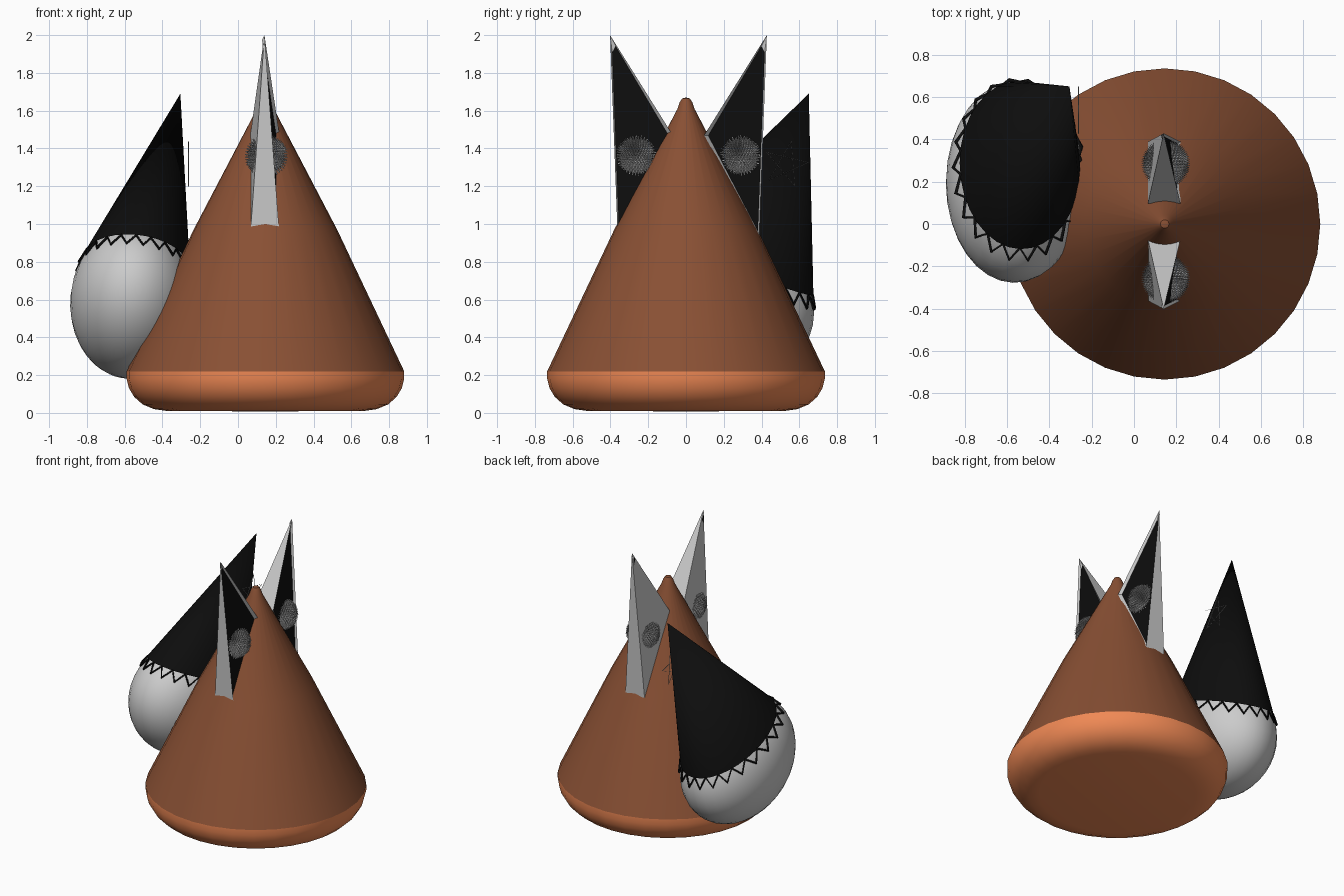
import bpy, bmesh
from math import sin, cos, pi, sqrt, radians
from mathutils import Vector

if "Cube" in bpy.data.objects:
    bpy.data.objects.remove(bpy.data.objects["Cube"])


def material(name, rgb):
    m = bpy.data.materials.new(name)
    m.diffuse_color = (*rgb, 1)
    m.use_nodes = True
    m.node_tree.nodes["Principled BSDF"].inputs["Base Color"].default_value = m.diffuse_color
    return m


brown = material("brown", (0.25, 0.08, 0.034))
orange = material("orange", (0.87, 0.25, 0.09))
black = material("black", (0.004, 0.004, 0.004))
grey = material("grey", (0.8, 0.8, 0.8))


def finish(bm, name, mats=(), smooth=True):
    bmesh.ops.recalc_face_normals(bm, faces=bm.faces)
    me = bpy.data.meshes.new(name)
    bm.to_mesh(me)
    bm.free()
    for m in mats:
        me.materials.append(m)
    if smooth:
        me.polygons.foreach_set("use_smooth", [True] * len(me.polygons))
        me.set_sharp_from_angle(angle=radians(35))
    ob = bpy.data.objects.new(name, me)
    bpy.context.collection.objects.link(ob)
    return ob


def lathe(name, profile, x, mats, steps=32):
    bm = bmesh.new()
    vs = [bm.verts.new((x + r, 0, z)) for r, z in profile]
    es = [bm.edges.new(p) for p in zip(vs, vs[1:])]
    bmesh.ops.spin(bm, geom=vs + es, cent=(x, 0, 0), axis=(0, 0, 1),
                   angle=2 * pi, steps=steps)
    bmesh.ops.remove_doubles(bm, verts=bm.verts, dist=1e-4)
    return finish(bm, name, mats)


def wire(name, points, radius, mats=()):
    cu = bpy.data.curves.new(name, 'CURVE')
    cu.dimensions = '3D'
    cu.bevel_depth = radius
    cu.bevel_resolution = 0
    sp = cu.splines.new('POLY')
    sp.points.add(len(points) - 1)
    for p, co in zip(sp.points, points):
        p.co = (*co, 1)
    sp.use_cyclic_u = True
    for m in mats:
        cu.materials.append(m)
    ob = bpy.data.objects.new(name, cu)
    bpy.context.collection.objects.link(ob)
    return ob


# Conical body and rounded base band
CX = 0.145
lathe("body_cone", [(0.735, 0.22), (0.38, 0.97), (0.045, 1.61), (0.033, 1.645),
                    (0.02, 1.665), (0, 1.67)], CX, [brown])
lathe("base_band", [(0, 0.008), (0.52, 0.01), (0.59, 0.02), (0.65, 0.045),
                    (0.695, 0.085), (0.722, 0.13), (0.735, 0.18),
                    (0.735, 0.22)], CX, [orange])

# Ears (four-sided spikes with a recessed dark panel) and spiky balls
EY = 0.013
for side, label in ((-1, "near"), (1, "far")):
    bm = bmesh.new()
    tip = bm.verts.new((0.14, EY + side * 0.415, 2.0))
    base = [bm.verts.new((x, EY + side * y, z)) for x, y, z in
            ((0.22, 0.375, 0.94), (0.22, 0.083, 1.47),
             (0.065, 0.083, 1.47), (0.065, 0.375, 0.94))]
    bm.faces.new(base)
    sides = [bm.faces.new((tip, base[i], base[(i + 1) % 4])) for i in range(4)]
    bmesh.ops.recalc_face_normals(bm, faces=bm.faces)
    bmesh.ops.inset_individual(bm, faces=[sides[0]], thickness=0.024, depth=-0.015)
    sides[0].material_index = 1
    finish(bm, label + "_ear", [grey, black], smooth=False)

    bm = bmesh.new()
    bmesh.ops.create_icosphere(bm, subdivisions=4, radius=0.09)
    bmesh.ops.poke(bm, faces=bm.faces, offset=0.027)
    ball = finish(bm, label + "_spiky_ball", smooth=False)
    ball.location = (0.15, EY + side * 0.272, 1.36)

# Egg leaning back: local frame with d along the lean
E = Vector((-0.56, 0.2, 0.59))
d = Vector((0.1, 0.37, 0.92)).normalized()
ey = d.cross(Vector((1, 0, 0))).normalized()
ex = ey.cross(d)
A, B, C = 0.395, 0.49, 0.328


def on_egg(h, ang, grow=1.0):
    f = sqrt(max(0, 1 - (h / A) ** 2)) * grow
    return E + d * h + ex * (C * f * cos(ang)) + ey * (B * f * sin(ang))


bm = bmesh.new()
bmesh.ops.create_uvsphere(bm, u_segments=32, v_segments=20, radius=1)
for v in bm.verts:
    v.co = E + ex * (v.co.x * C) + ey * (v.co.y * B) + d * (v.co.z * A)
finish(bm, "egg")

# Pointed hat
RIM, N = 0.21, 32
bm = bmesh.new()
apex = bm.verts.new((-0.305, 0.65, 1.69))
rim = [bm.verts.new(on_egg(RIM, 2 * pi * i / N, 1.03)) for i in range(N)]
for i in range(N):
    bm.faces.new((apex, rim[i], rim[(i + 1) % N]))
finish(bm, "hat", [black])

# Zigzag trim under the hat
T = 44
wire("zigzag_trim", [on_egg(RIM if i % 2 else RIM - 0.065, 2 * pi * i / T, 1.015)
                     for i in range(T)], 0.009, [black])

# Thin five-pointed star on the side of the hat
wire("star", [(-0.262, 0.53 + 0.12 * cos(a), 1.315 + 0.125 * sin(a))
              for a in (radians(5 + 144 * k) for k in range(5))], 0.002)
